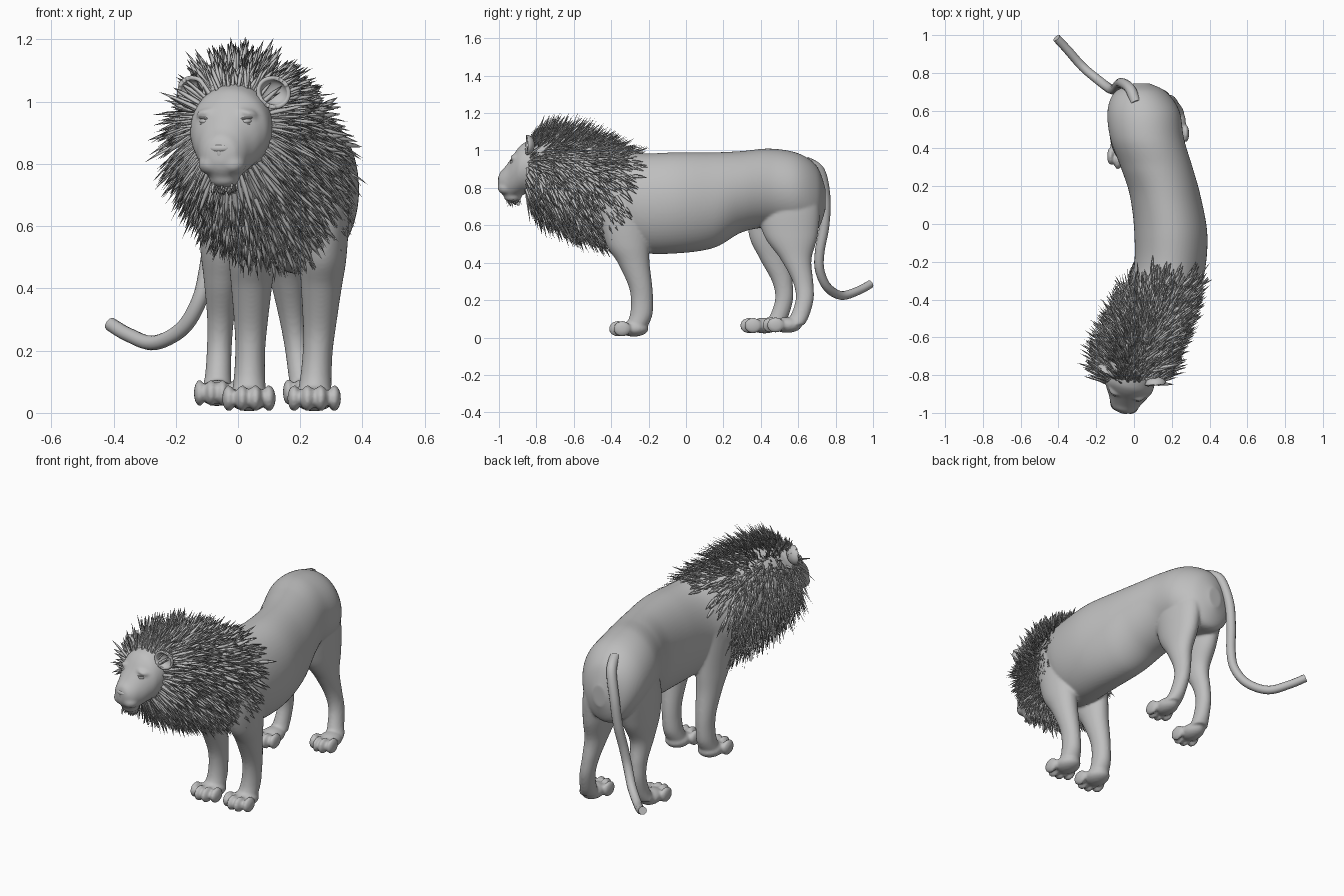
import bpy, bmesh, math, random
from mathutils import Matrix, Vector

random.seed(4)
if "Cube" in bpy.data.objects:
    bpy.data.objects.remove(bpy.data.objects["Cube"])

fur = bpy.data.materials.new("grey_fur")
fur.use_nodes = True
fur.diffuse_color = (0.52, 0.52, 0.52, 1)
fur.node_tree.nodes["Principled BSDF"].inputs["Base Color"].default_value = (0.52, 0.52, 0.52, 1)


def spline(points, steps=8):
    """Smooth curve through tuples of any length."""
    out = []
    last = len(points) - 1
    for i in range(last):
        quad = [points[min(max(i + k, 0), last)] for k in (-1, 0, 1, 2)]
        for j in range(steps):
            t = j / steps
            out.append(tuple(
                b + 0.5 * t * (c - a + t * (2 * a - 5 * b + 4 * c - d + t * (3 * (b - c) + d - a)))
                for a, b, c, d in zip(*quad)))
    return out + [points[-1]]


def loft(bm, stations, upright, base=Matrix(), sides=64):
    """Closed tube of ellipses; rings stand upright or lie flat."""
    rings = []
    for x, y, z, ra, rb in stations:
        ring = []
        for k in range(sides):
            a = math.tau * k / sides
            u, v = ra * math.cos(a), rb * math.sin(a)
            p = Vector((x + u, y, z + v) if upright else (x + u, y + v, z))
            ring.append(bm.verts.new(base @ p))
        rings.append(ring)
    for r, s in zip(rings, rings[1:]):
        for k in range(sides):
            n = (k + 1) % sides
            bm.faces.new((r[k], r[n], s[n], s[k]))
    bm.faces.new(rings[0])
    bm.faces.new(rings[-1])


def blob(bm, centre, radii, base=Matrix(), turn=Matrix()):
    m = base @ Matrix.Translation(centre) @ turn @ Matrix.Diagonal((*radii, 1))
    return bmesh.ops.create_uvsphere(bm, u_segments=24, v_segments=16, radius=1, matrix=m)["verts"]


def finish(name, bm):
    bmesh.ops.recalc_face_normals(bm, faces=bm.faces)
    for f in bm.faces:
        f.smooth = True
    mesh = bpy.data.meshes.new(name)
    bm.to_mesh(mesh)
    bm.free()
    mesh.materials.append(fur)
    obj = bpy.data.objects.new(name, mesh)
    bpy.context.collection.objects.link(obj)
    return obj


# Torso and neck: x, y, z, half width, half height
trunk = spline([
    (.04, .745, .74, .04, .06), (.035, .70, .745, .135, .17), (.05, .6, .78, .19, .205),
    (.07, .45, .80, .195, .21), (.12, .3, .78, .19, .217), (.165, .15, .735, .187, .255),
    (.195, -.05, .72, .193, .27), (.185, -.25, .72, .19, .265), (.125, -.4, .765, .2, .25),
    (.085, -.52, .80, .19, .245), (.04, -.63, .84, .175, .23), (0, -.75, .875, .15, .185),
    (-.015, -.84, .885, .115, .135), (-.02, -.88, .885, .05, .06)])
body = bmesh.new()
loft(body, trunk, True)

# Legs: y, z, half width, half depth from the hip or shoulder down
front_leg = [(-.33, .80, .06, .12), (-.33, .65, .077, .13), (-.312, .5, .075, .115),
             (-.28, .4, .065, .085), (-.245, .28, .053, .064), (-.235, .2, .048, .059),
             (-.24, .12, .05, .06), (-.265, .06, .055, .06)]
hind_leg = [(.54, .86, .06, .1), (.545, .72, .085, .165), (.56, .55, .075, .145),
            (.588, .42, .057, .083), (.625, .3, .043, .055), (.635, .21, .04, .048),
            (.61, .12, .042, .05), (.58, .07, .05, .055)]


def leg(profile, x_top, x_foot, shift, paw_y, size, floor):
    path = []
    for i, (y, z, rx, ry) in enumerate(profile):
        t = i / (len(profile) - 1)
        path.append((x_top + (x_foot - x_top) * t, y + shift * min(1, 2.5 * t), z, rx, ry))
    loft(body, spline(path), False)
    # Paw pad and four toes
    blob(body, (x_foot, paw_y + .03, floor + .042), (.066 * size, .08, .042))
    for k in (-1.5, -.5, .5, 1.5):
        back = .024 * (abs(k) > 1)
        blob(body, (x_foot + k * .043 * size, paw_y - .055 + back, floor + .042),
             (.0215 * size, .047, .042))


leg(front_leg, .285, .245, 0, -.31, 1, .005)
leg(front_leg, .05, .035, 0, -.31, 1, .005)
leg(hind_leg, .12, .218, 0, .51, .86, .025)
leg(hind_leg, -.04, -.068, -.11, .39, .86, .022)

# Head, turned slightly to its right; local front is -y
head = Matrix.Translation((-.015, -.805, 0)) @ Matrix.Rotation(math.radians(-13.5), 4, 'Z')
loft(body, spline([
    (0, .1, .92, .08, .1), (0, .02, .92, .125, .138), (0, -.05, .908, .13, .138),
    (0, -.09, .885, .113, .13), (0, -.13, .85, .089, .108), (0, -.165, .832, .073, .08),
    (0, -.19, .832, .052, .055), (0, -.2, .832, .025, .028)]), True, head)
blob(body, (0, -.125, .752), (.048, .047, .03), head)           # chin
for s in (-1, 1):
    blob(body, (s * .035, -.152, .80), (.043, .046, .036), head)  # lip pad
    blob(body, (s * .06, -.088, .965), (.042, .034, .016), head,
         Matrix.Rotation(s * .2, 4, 'Y'))                       # brow
body_obj = finish("body", body)
remesh = body_obj.modifiers.new("blend_parts", 'REMESH')
remesh.mode = 'VOXEL'
remesh.voxel_size = .008
remesh.use_smooth_shade = True
relax = body_obj.modifiers.new("relax", 'SMOOTH')
relax.factor = .5
relax.iterations = 4

# Nose and eyes
nose = bmesh.new()
blob(nose, (0, -.19, .85), (.034, .014, .014), head)
blob(nose, (0, -.192, .838), (.011, .01, .022), head)
for s in (-1, 1):
    blob(nose, (s * .026, -.183, .843), (.012, .014, .011), head)
finish("nose", nose)
eyes = bmesh.new()
for s in (-1, 1):
    tilt = Matrix.Rotation(s * -.12, 4, 'Y') @ Matrix.Rotation(s * .6, 4, 'Z')
    blob(eyes, (s * .07, -.11, .937), (.018, .012, .01), head, tilt)
    blob(eyes, (s * .07, -.108, .947), (.023, .013, .005), head, tilt)
    blob(eyes, (s * .07, -.11, .927), (.02, .012, .004), head, tilt)
finish("eyes", eyes)

# Cupped ears
ears = bmesh.new()
ear_spots = []
for s in (-1, 1):
    centre = Vector((s * .137, -.015, 1.03))
    turn = Matrix.Rotation(s * .35, 4, 'Z') @ Matrix.Rotation(s * .5, 4, 'Y')
    verts = blob(ears, centre, (.052, .036, .046), head, turn)
    inverse = (head @ Matrix.Translation(centre) @ turn).inverted()
    cut = [v for v in verts if (inverse @ v.co).y < -.006]
    bmesh.ops.delete(ears, geom=cut, context='VERTS')
    ear_spots.append(head @ centre)
ear_obj = finish("ears", ears)
shell = ear_obj.modifiers.new("thickness", 'SOLIDIFY')
shell.thickness = .014
shell.offset = 0
round_off = ear_obj.modifiers.new("round_off", 'SUBSURF')
round_off.levels = round_off.render_levels = 1

# Tail
tail_path = spline([
    (.01, .64, .94), (-.02, .715, .89), (-.06, .745, .75), (-.08, .74, .6), (-.1, .715, .46),
    (-.125, .715, .36), (-.18, .755, .27), (-.27, .83, .225), (-.35, .92, .25), (-.41, .985, .285)])
curve = bpy.data.curves.new("tail", 'CURVE')
curve.dimensions = '3D'
curve.bevel_depth = .026
curve.bevel_resolution = 4
curve.use_fill_caps = True
line = curve.splines.new('POLY')
line.points.add(len(tail_path) - 1)
for i, p in enumerate(tail_path):
    line.points[i].co = (*p, 1)
    line.points[i].radius = 1.1 - .25 * i / len(tail_path)
line.use_smooth = True
curve.materials.append(fur)
bpy.context.collection.objects.link(bpy.data.objects.new("tail", curve))

# Mane of broad, flat, slightly drooping locks
mane = bmesh.new()


def lock(root, normal, direction, length, width, sag):
    d = direction.normalized()
    side = d.cross(normal).normalized()
    thick = side.cross(d) * .28
    rings = []
    for t, w in ((0, .6), (.35, 1), (.72, .65)):
        p = root + d * length * t - Vector((0, 0, sag * length * t * t))
        rings.append([mane.verts.new(p + o * w * width) for o in (side, thick, -side, -thick)])
    tip = mane.verts.new(root + d * length - Vector((0, 0, sag * length)))
    for k in range(4):
        n = (k + 1) % 4
        for r, s in zip(rings, rings[1:]):
            mane.faces.new((r[k], r[n], s[n], s[k]))
        mane.faces.new((rings[-1][k], rings[-1][n], tip))


neck = [s for s in trunk if -.87 < s[1] < -.26]
backward = Vector((.3, 1, -.15)).normalized()
for _ in range(3300):
    i = random.randrange(len(neck) - 1)
    t = random.random()
    x, y, z, rx, rz = (a + (b - a) * t for a, b in zip(neck[i], neck[i + 1]))
    a = random.uniform(0, math.tau)
    normal = Vector((math.cos(a) / rx, 0, math.sin(a) / rz)).normalized()
    root = Vector((x + rx * math.cos(a), y, z + rz * math.sin(a)))
    if root.y > -.45 + .3 * (root.z - .5) + random.gauss(0, .025):
        continue
    if any((root - e).length < .075 for e in ear_spots):
        continue
    front = min(max((-.3 - y) / .45, 0), 1)
    up = max(0, normal.z)
    under = max(0, -normal.z)
    droop = .36 * (1 - up) * (1 - .4 * under)
    out = (.22 + .4 * front + .13 * front * up) * (1 - .35 * under * (1 - front))
    jitter = Vector([random.gauss(0, .11) for _ in range(3)])
    direction = (normal * out + backward * (.68 - .25 * front)
                 - Vector((0, 0, droop)) + jitter)
    length = (.105 + .05 * front) * random.uniform(.75, 1.2)
    lock(root - normal * .008, normal, direction, length, random.uniform(.007, .012), droop * .5)

# Chin tuft and forelock
for _ in range(60):
    p = head @ Vector((random.uniform(-.038, .038), random.uniform(-.155, -.09), .74))
    lock(p, Vector((0, -1, 0)), Vector((random.gauss(0, .25), random.gauss(0, .2), -1)),
         random.uniform(.025, .045), .005, 0)
for _ in range(40):
    p = head @ Vector((random.uniform(-.06, .06), random.uniform(-.04, .02), 1.035))
    lock(p, Vector((0, -1, .3)), Vector((random.gauss(0, .3), .5, 1)),
         random.uniform(.07, .12), .007, 0)
finish("mane", mane)
